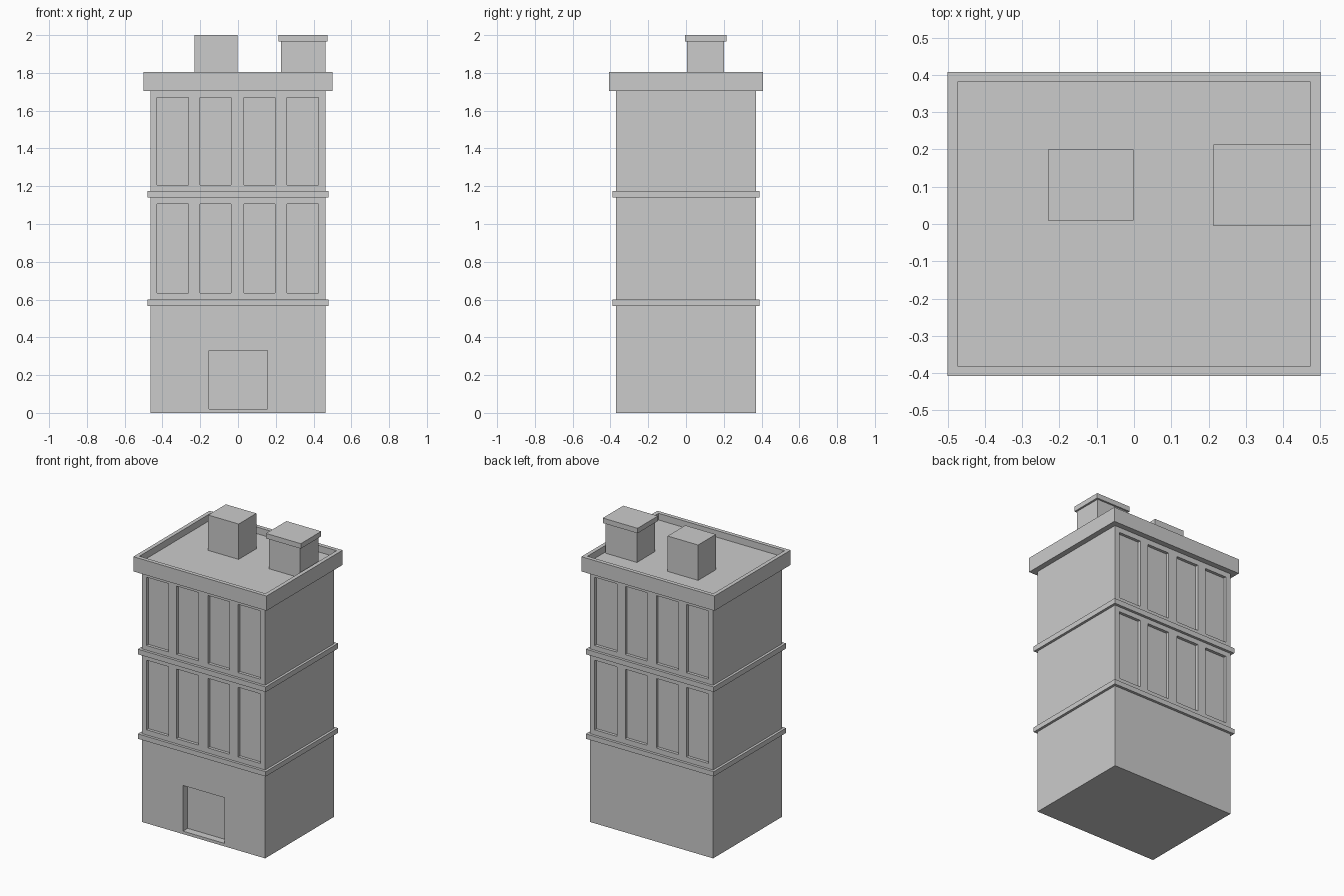
import bpy, bmesh
from mathutils import Vector

if "Cube" in bpy.data.objects:
    bpy.data.objects.remove(bpy.data.objects["Cube"])


def add_box(bm, x0, x1, y0, y1, z0, z1):
    verts = bmesh.ops.create_cube(bm, size=1)["verts"]
    size = Vector((x1 - x0, y1 - y0, z1 - z0))
    mid = Vector((x0 + x1, y0 + y1, z0 + z1)) / 2
    for v in verts:
        v.co = Vector(a * b for a, b in zip(v.co, size)) + mid


def finish(name, bm):
    mesh = bpy.data.meshes.new(name)
    bm.to_mesh(mesh)
    bm.free()
    obj = bpy.data.objects.new(name, mesh)
    bpy.context.collection.objects.link(obj)
    return obj


def box(name, *bounds):
    bm = bmesh.new()
    add_box(bm, *bounds)
    return finish(name, bm)


W, D = 0.463, 0.37          # half width and half depth of the walls
WIN_DEPTH, DOOR_DEPTH = 0.02, 0.05

# Main walls
walls = box("walls", -W, W, -D, D, 0, 1.705)

# Recess cutter: two rows of windows front and back, one front doorway
bm = bmesh.new()
for z0, z1 in ((0.635, 1.107), (1.207, 1.67)):
    for x0, x1 in ((-0.428, -0.263), (-0.202, -0.036), (0.033, 0.197), (0.26, 0.427)):
        add_box(bm, x0, x1, -D - 0.1, -D + WIN_DEPTH, z0, z1)
        add_box(bm, x0, x1, D - WIN_DEPTH, D + 0.1, z0, z1)
add_box(bm, -0.154, 0.157, -D - 0.1, -D + DOOR_DEPTH, 0.02, 0.33)
cutter = finish("recess_cutter", bm)
cutter.hide_render = True

mod = walls.modifiers.new("recesses", "BOOLEAN")
mod.operation, mod.solver, mod.object = "DIFFERENCE", "EXACT", cutter
bpy.context.view_layer.objects.active = walls
bpy.ops.object.modifier_apply(modifier=mod.name)
bpy.data.objects.remove(cutter)

# String courses between storeys
for name, z0, z1 in (("lower_band", 0.567, 0.6), ("upper_band", 1.14, 1.175)):
    box(name, -0.48, 0.48, -0.388, 0.388, z0, z1)

# Cornice with sunken roof behind the parapet
bm = bmesh.new()
add_box(bm, -0.5, 0.5, -0.408, 0.408, 1.705, 1.805)
bm.normal_update()
top = max(bm.faces, key=lambda f: f.calc_center_median().z)
bmesh.ops.inset_region(bm, faces=[top], thickness=0.038)
floor = bmesh.ops.extrude_discrete_faces(bm, faces=[top])["faces"][0]
for v in floor.verts:
    v.co.z = 1.76
finish("parapet_and_roof", bm)

# Rooftop blocks
box("roof_hut", -0.231, -0.002, 0.01, 0.2, 1.755, 2.0)
box("chimney", 0.227, 0.462, 0.006, 0.202, 1.755, 1.97)
box("chimney_cap", 0.214, 0.475, -0.005, 0.214, 1.966, 2.0)
